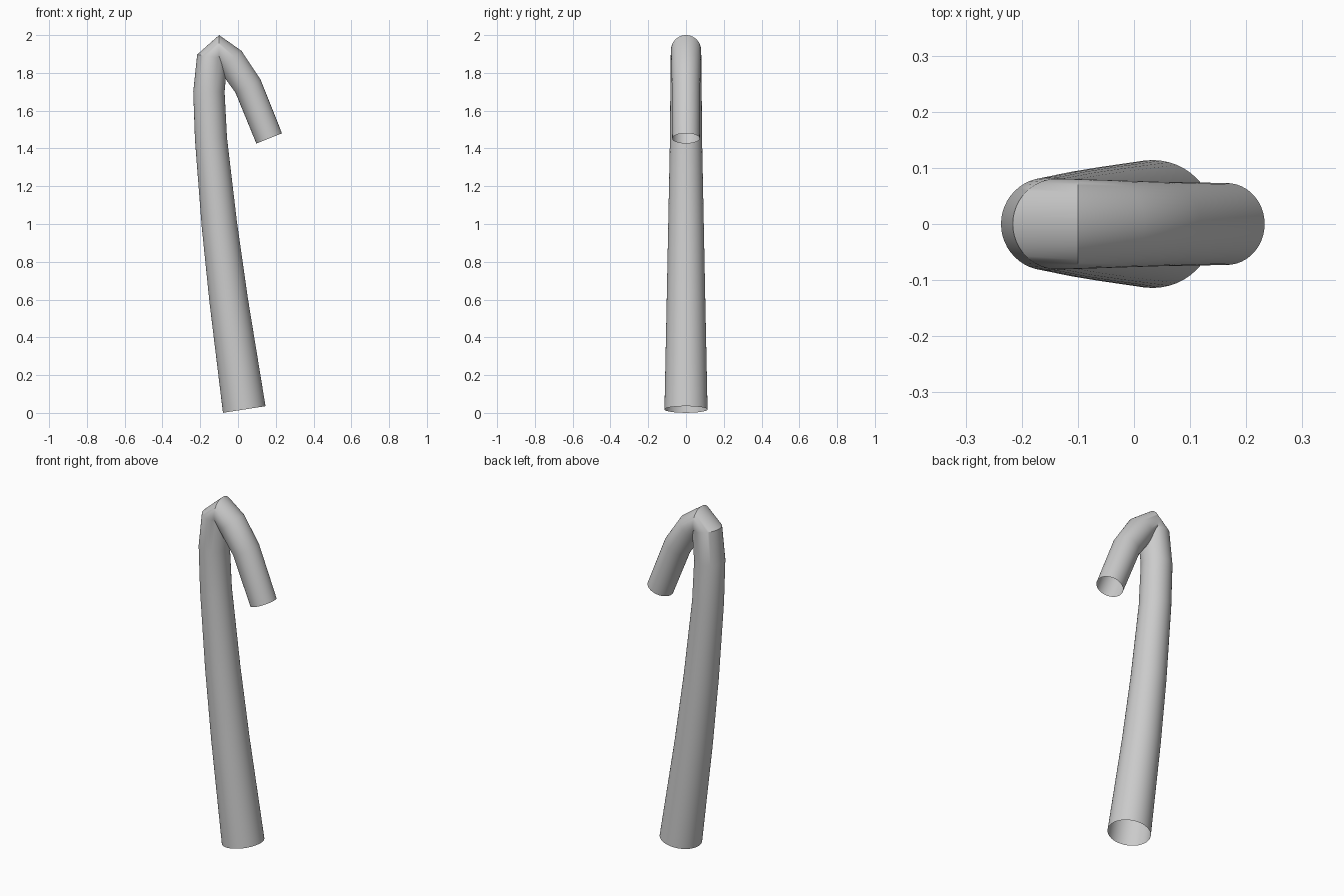
import bpy, bmesh, math
from mathutils import Vector

if "Cube" in bpy.data.objects:
    bpy.data.objects.remove(bpy.data.objects["Cube"])

SIDES = 48
# Rings along the bent tube: centre x, centre z, tangent x, tangent z, radius
RINGS = [
    (0.033, 0.018, -0.154, 0.988, 0.114),
    (-0.050, 0.60, -0.135, 0.99, 0.102),
    (-0.099, 1.00, -0.115, 0.99, 0.094),
    (-0.143, 1.45, -0.065, 1.0, 0.085),
    (-0.154, 1.70, 0.01, 1.0, 0.083),
    (-0.136, 1.885, 0.15, 0.99, 0.081),
    (-0.100, 1.92, 1.0, 0.0, 0.080),
    (-0.040, 1.865, 0.66, -0.75, 0.078),
    (0.053, 1.73, 0.47, -0.88, 0.075),
    (0.165, 1.453, 0.37, -0.93, 0.073),
]

# Open, tapered tube that folds over at the top
bm = bmesh.new()
loops = []
for x, z, tx, tz, r in RINGS:
    t = Vector((tx, 0, tz)).normalized()
    side = Vector((0, 1, 0))
    out = side.cross(t)
    c = Vector((x, 0, z))
    loops.append([bm.verts.new(c + r * (math.cos(a) * out + math.sin(a) * side))
                  for a in (2 * math.pi * i / SIDES for i in range(SIDES))])
for lo, hi in zip(loops, loops[1:]):
    for i in range(SIDES):
        j = (i + 1) % SIDES
        bm.faces.new((lo[i], hi[i], hi[j], lo[j]))
# make the faces point away from the tube's centre line
bm.normal_update()
bm.faces.ensure_lookup_table()
f = bm.faces[0]
if f.normal.dot(f.calc_center_median() - Vector((-0.01, 0, 0.3))) < 0:
    bmesh.ops.reverse_faces(bm, faces=bm.faces[:])

mesh = bpy.data.meshes.new("bent_tube")
bm.to_mesh(mesh)
bm.free()
tube = bpy.data.objects.new("bent_tube", mesh)
bpy.context.collection.objects.link(tube)
bpy.context.view_layer.objects.active = tube
tube.select_set(True)
bpy.ops.object.shade_smooth_by_angle(angle=math.radians(30))
